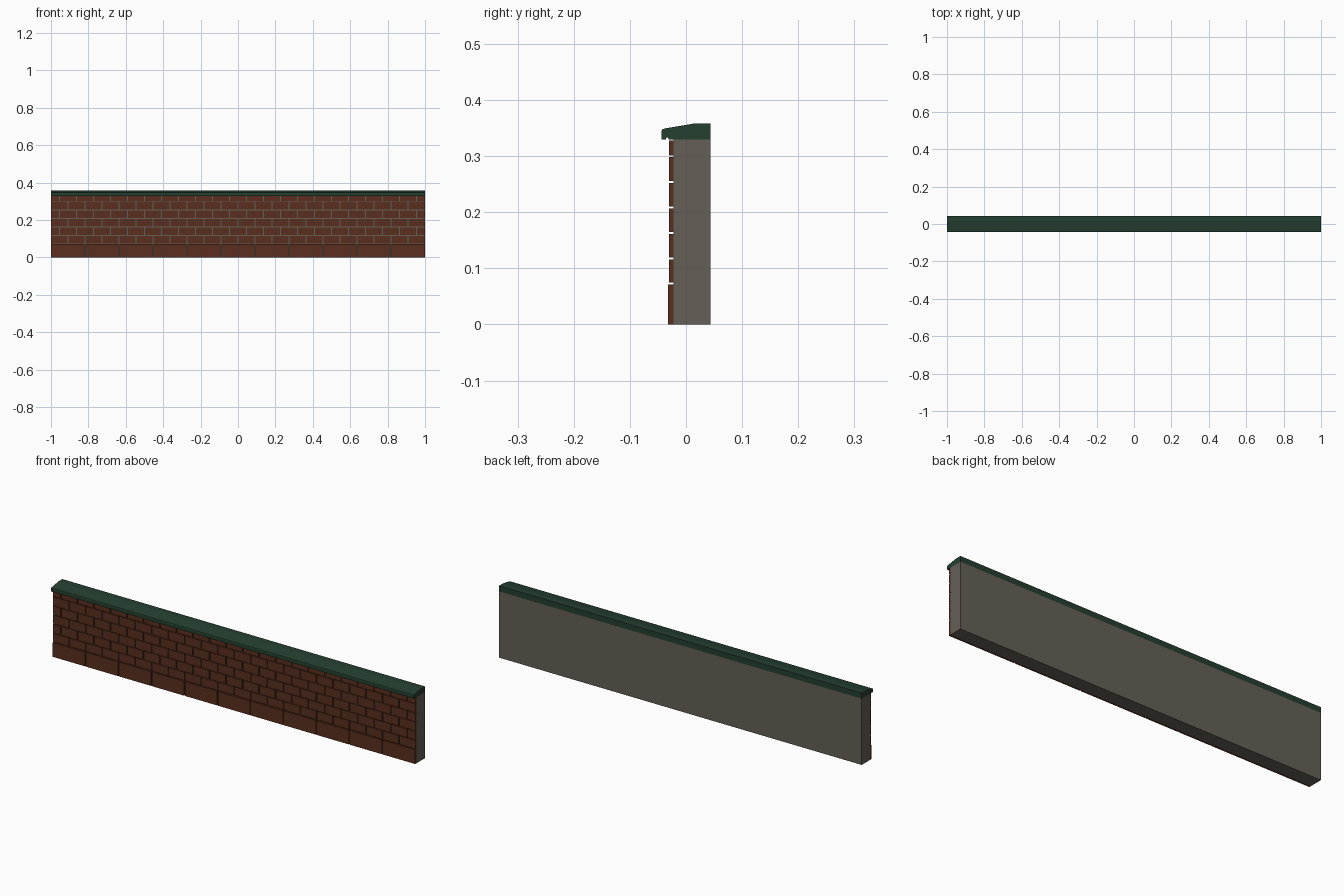
import bpy, bmesh

if "Cube" in bpy.data.objects:
    bpy.data.objects.remove(bpy.data.objects["Cube"])


def material(name, color):
    m = bpy.data.materials.new(name)
    m.diffuse_color = (*color, 1)
    m.use_nodes = True
    m.node_tree.nodes["Principled BSDF"].inputs["Base Color"].default_value = m.diffuse_color
    return m


BRICK = material("brick", (0.10, 0.028, 0.013))
CONCRETE = material("concrete", (0.13, 0.115, 0.095))
GREEN = material("green_coping", (0.018, 0.05, 0.03))


def finish(name, bm, mat):
    bmesh.ops.recalc_face_normals(bm, faces=bm.faces)
    mesh = bpy.data.meshes.new(name)
    bm.to_mesh(mesh)
    bm.free()
    mesh.materials.append(mat)
    ob = bpy.data.objects.new(name, mesh)
    bpy.context.collection.objects.link(ob)
    return ob


def add_box(bm, x0, x1, y0, y1, z0, z1):
    verts = bmesh.ops.create_cube(bm, size=1)["verts"]
    for v in verts:
        v.co.x = x1 if v.co.x > 0 else x0
        v.co.y = y1 if v.co.y > 0 else y0
        v.co.z = z1 if v.co.z > 0 else z0


def brick_course(bm, z0, z1, front, length, offset, gap=0.004):
    # Running bond: cut the course at every joint between the wall ends
    joints = [-1.0]
    x = -1.0 + (offset or length)
    while x < 0.999:
        joints.append(x)
        x += length
    joints.append(1.0)
    for i, (a, b) in enumerate(zip(joints, joints[1:])):
        left = a if i == 0 else a + gap / 2
        right = b if i == len(joints) - 2 else b - gap / 2
        add_box(bm, left, right, front, -0.022, z0, z1)


# Wall core
bm = bmesh.new()
add_box(bm, -1, 1, -0.022, 0.044, 0, 0.33)
finish("wall_core", bm, CONCRETE)

# Large plinth blocks along the foot
bm = bmesh.new()
brick_course(bm, 0, 0.071, -0.0325, 2 / 11, 0)
finish("plinth_blocks", bm, BRICK)

# Facing bricks, five full courses and a cut top course
bm = bmesh.new()
levels = [0.073, 0.1175, 0.163, 0.2085, 0.254, 0.2995, 0.329]
for row, (z0, z1) in enumerate(zip(levels, levels[1:])):
    brick_course(bm, z0 + 0.0015, z1 - 0.0015, -0.030, 2 / 22,
                 1 / 22 if row % 2 else 0)
finish("facing_bricks", bm, BRICK)

# Coping: sloped profile with a drip groove, extruded along the wall
profile = [(0.044, 0.33), (0.044, 0.358), (0.014, 0.358), (-0.039, 0.349),
           (-0.0425, 0.3475), (-0.044, 0.344), (-0.044, 0.33),
           (-0.036, 0.33), (-0.035, 0.333), (-0.032, 0.333), (-0.031, 0.33)]
bm = bmesh.new()
face = bm.faces.new([bm.verts.new((-1, y, z)) for y, z in profile])
ext = bmesh.ops.extrude_face_region(bm, geom=[face], use_keep_orig=True)
bmesh.ops.translate(bm, vec=(2, 0, 0),
                    verts=[v for v in ext["geom"] if isinstance(v, bmesh.types.BMVert)])
finish("coping", bm, GREEN)
